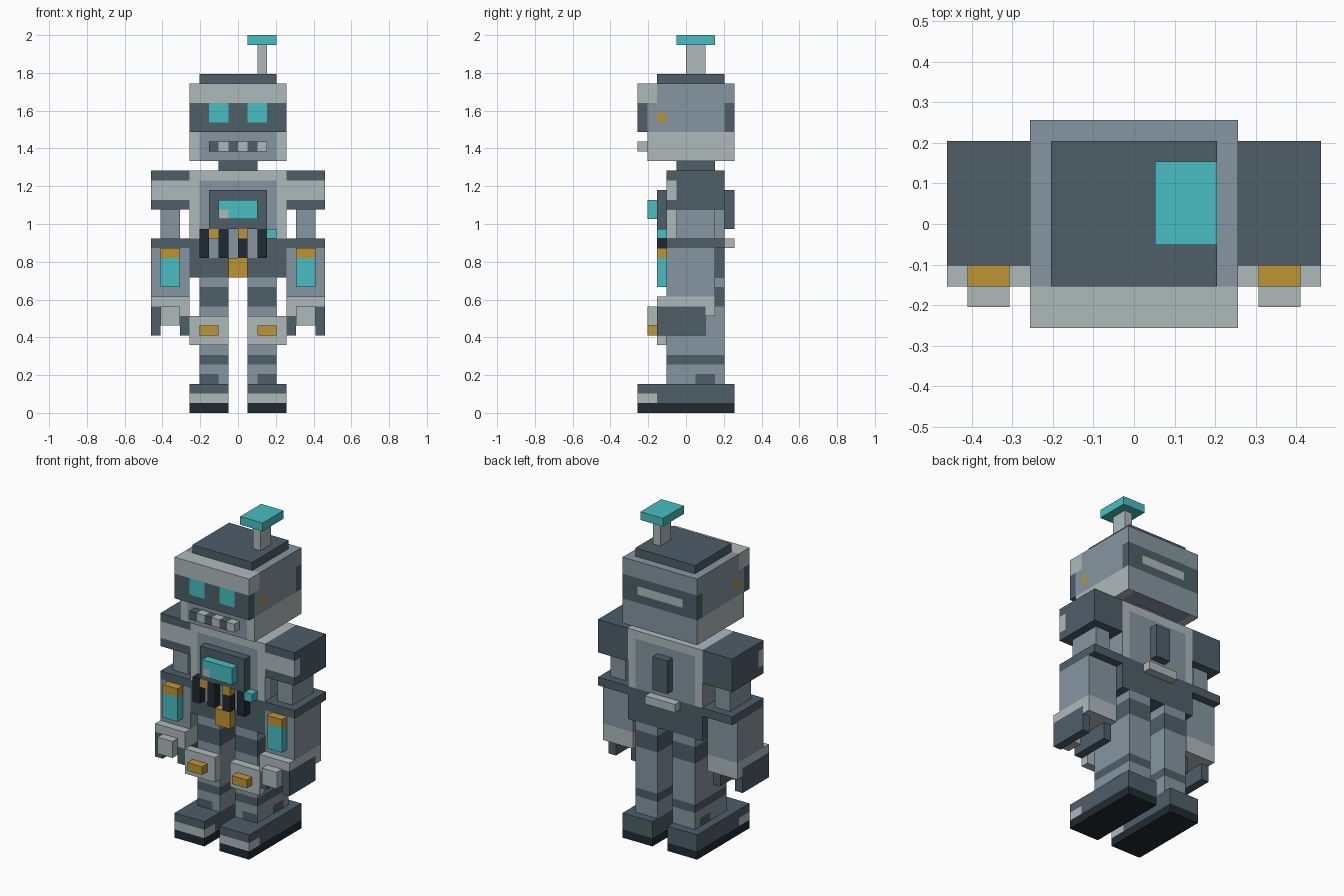
import bpy, bmesh
from mathutils import Vector

cube = bpy.data.objects.get("Cube")
if cube:
    bpy.data.objects.remove(cube, do_unlink=True)

U = 2 / 39          # size of one building block
EPS = 0.01


def linear(h):
    out = []
    for i in (0, 2, 4):
        c = int(h[i:i + 2], 16) / 255
        out.append(c / 12.92 if c <= 0.04045 else ((c + 0.055) / 1.055) ** 2.4)
    return (*out, 1.0)


MATS = {}
for key, name, hexcode in (
        ("light", "light_grey", "AFBABB"), ("grey", "steel_grey", "8696A1"),
        ("dark", "dark_slate", "4E5E69"), ("black", "near_black", "212A30"),
        ("teal", "teal_glow", "48BEC2"), ("gold", "gold", "BF9533")):
    m = bpy.data.materials.new(name)
    m.use_nodes = True
    m.diffuse_color = linear(hexcode)
    m.node_tree.nodes["Principled BSDF"].inputs["Base Color"].default_value = linear(hexcode)
    MATS[key] = m


def box(name, x, y, z, colour, *paint):
    """Box given by block ranges; each paint is (x, y, z, colour), None = full range."""
    size = (x, y, z)
    bm = bmesh.new()
    bmesh.ops.create_cube(bm, size=1)
    for v in bm.verts:
        v.co = Vector([(r[0] + r[1]) / 2 + c * (r[1] - r[0]) for r, c in zip(size, v.co)])
    # cut the faces along every painted border
    cuts = {(a, b) for p in paint for a in range(3) if p[a] for b in p[a]
            if size[a][0] + EPS < b < size[a][1] - EPS}
    for axis, at in sorted(cuts):
        n = Vector([float(i == axis) for i in range(3)])
        bmesh.ops.bisect_plane(bm, geom=bm.verts[:] + bm.edges[:] + bm.faces[:],
                               plane_co=n * at, plane_no=n)
    slots = [colour]
    for p in paint:
        if p[3] not in slots:
            slots.append(p[3])
    for f in bm.faces:
        c = f.calc_center_median()
        for p in paint:
            if all(p[a] is None or p[a][0] - EPS <= c[a] <= p[a][1] + EPS for a in range(3)):
                f.material_index = slots.index(p[3])
    bmesh.ops.scale(bm, vec=(U, U, U), verts=bm.verts)
    bmesh.ops.recalc_face_normals(bm, faces=bm.faces)
    me = bpy.data.meshes.new(name)
    bm.to_mesh(me)
    bm.free()
    for s in slots:
        me.materials.append(MATS[s])
    ob = bpy.data.objects.new(name, me)
    bpy.context.collection.objects.link(ob)
    return ob


def pair(name, x, y, z, colour, *paint):
    """The same box on both sides of the body."""
    flip = lambda r: r and (-r[1], -r[0])
    box("left_" + name, x, y, z, colour, *paint)
    box("right_" + name, flip(x), y, z, colour, *[(flip(p[0]),) + p[1:] for p in paint])


# Feet and legs
pair("sole", (1, 5), (-5, 5), (0, 1), "black")
pair("foot", (1, 5), (-5, 5), (1, 3), "dark", (None, (-5, -3), (1, 2), "light"))
pair("leg", (1, 4), (-2, 4), (3, 14), "grey",
     (None, None, (5, 6), "dark"), (None, None, (11, 13), "dark"),
     ((2, 4), (-2, -2), (3, 4), "dark"), ((4, 4), (1, 3), (3, 4), "dark"))
pair("knee_pad", (1, 5), (-3, -2), (7, 10), "light")
pair("knee_stud", (2, 4), (-4, -3), (8, 9), "gold")

# Torso with pelvis
box("torso", (-5, 5), (-2, 4), (14, 25), "grey",
    ((-5, -4), (-2, -1), (18, 25), "light"), ((4, 5), (-2, -1), (18, 25), "light"),
    ((-5, -4), (4, 4), (18, 25), "light"), ((4, 5), (4, 4), (18, 25), "light"),
    (None, None, (24, 25), "light"), (None, None, (14, 18), "dark"),
    ((-3, 2), (-2, -2), (16, 18), "grey"))
box("chest_panel", (-3, 3), (-3, -2), (19, 23), "dark")
box("chest_screen", (-2, 2), (-4, -3), (20, 22), "teal",
    ((-2, -1), (-4, -4), (20, 21), "light"))
box("buckle", (-1, 1), (-3, -2), (14, 16), "gold")

# Waist cables and fittings
for i, x in enumerate((-4, -2, 0, 2)):
    box(f"cable_{i + 1}", (x, x + 1), (-3, -2), (16, 18 if x == 0 else 19), "black")
for i, x in enumerate((-3, 0)):
    box(f"cable_plug_{i + 1}", (x, x + 1), (-3, -2), (18, 19), "gold")
box("waist_lamp", (3, 4), (-3, -2), (18, 19), "teal")

# Back fittings
box("back_box", (-1, 1), (4, 5), (19, 23), "dark")
box("back_ledge", (-2, 2), (4, 5), (17, 18), "light")

# Arms
pair("shoulder", (5, 9), (-2, 4), (21, 25), "dark", (None, (-2, -1), (22, 24), "light"))
pair("upper_arm", (6, 8), (-1, 3), (18, 21), "grey")
pair("elbow", (5, 9), (-2, 4), (17, 18), "dark")
pair("forearm", (5, 9), (-2, 3), (12, 17), "grey")
pair("forearm_light", (6, 8), (-3, -2), (13, 17), "teal", (None, None, (16, 17), "gold"))

# Hands
pair("cuff", (5, 9), (-3, 3), (10, 12), "light", ((8, 9), (-3, 2), (10, 11), "dark"))
pair("outer_finger", (8, 9), (-3, 2), (8, 10), "dark")
pair("inner_finger", (5, 6), (-3, 2), (8, 10), "dark")
pair("thumb", (6, 8), (-4, -3), (9, 11), "light")
pair("thumb_base", (6, 8), (-3, -2), (9, 10), "light")

# Head
box("neck", (-2, 2), (-1, 3), (25, 26), "dark")
box("jaw", (-5, 5), (-4, 5), (26, 29), "grey",
    ((-5, -4), None, None, "light"), ((4, 5), None, None, "light"),
    (None, (5, 5), None, "grey"))
box("head", (-5, 5), (-5, 5), (29, 34), "grey",
    (None, (-5, -3), (32, 34), "light"),                              # brow
    (None, (-5, -4), (29, 32), "dark"),                               # visor
    ((-3, -1), (-5, -5), (30, 32), "teal"), ((1, 3), (-5, -5), (30, 32), "teal"),  # eyes
    (None, (4, 5), (29, 32), "dark"), ((-3, 3), (5, 5), (30, 31), "light"),        # rear vent
    (None, (-2.95, -2.05), (30.05, 30.95), "gold"))                   # side dots
box("mouth", (-3, 3), (-5, -4), (27, 28), "dark",
    *[((x, x + 1), None, None, "light") for x in (-2, 0, 2)])
box("head_cap", (-4, 4), (-3, 4), (34, 35), "dark")

# Antenna
box("antenna_stem", (2, 3), (0, 2), (35, 38), "light")
box("antenna_top", (1, 4), (-1, 3), (38, 39), "teal")
